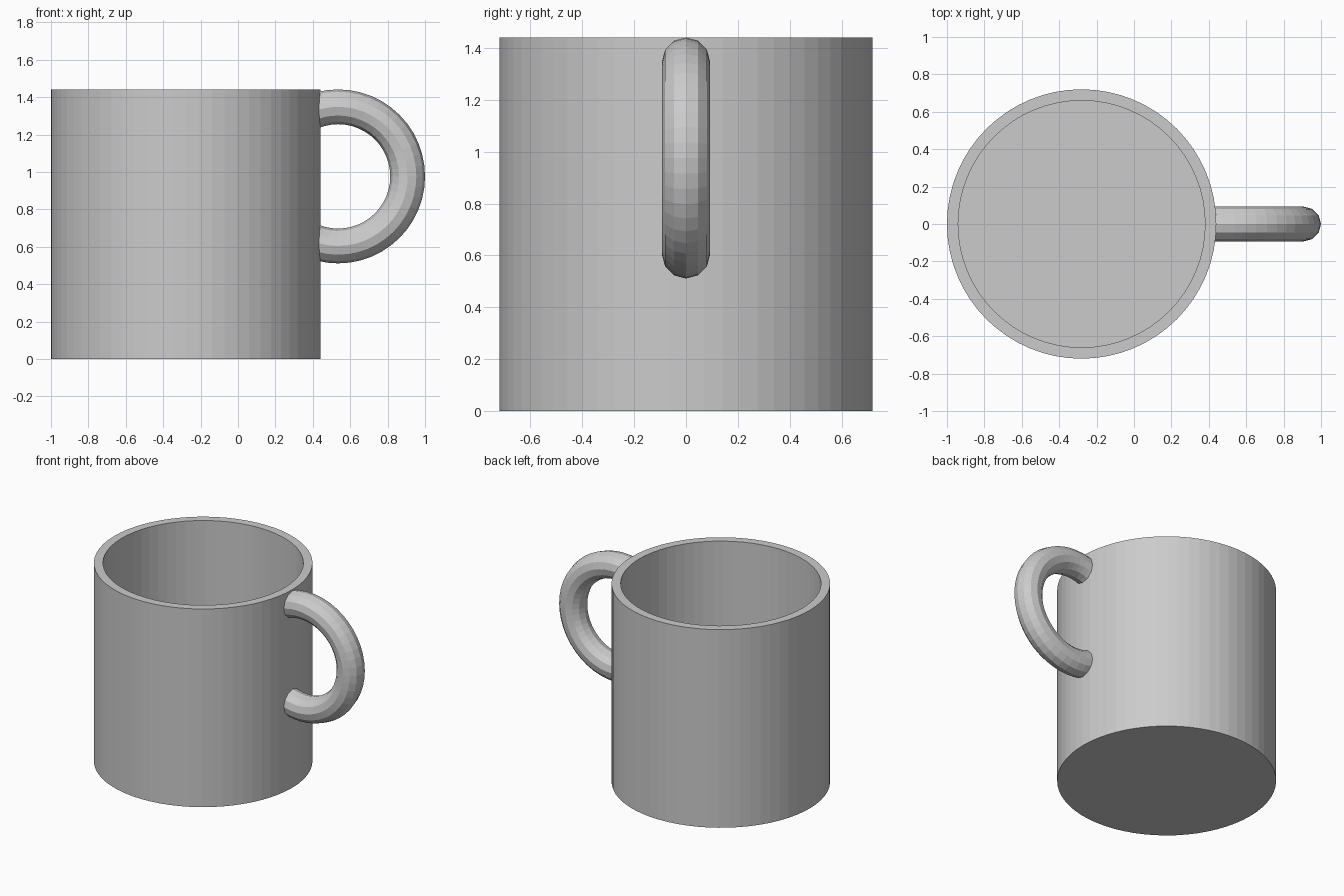
import bpy, bmesh, math
from mathutils import Vector, Matrix

if "Cube" in bpy.data.objects:
    bpy.data.objects.remove(bpy.data.objects["Cube"])

CUP_X, OUTER_R, INNER_R, HEIGHT, FLOOR = -0.28, 0.72, 0.66, 1.44, 0.06
SEGMENTS = 64

ceramic = bpy.data.materials.new("grey ceramic")
ceramic.diffuse_color = (0.6, 0.6, 0.6, 1)
ceramic.use_nodes = True
ceramic.node_tree.nodes["Principled BSDF"].inputs["Base Color"].default_value = ceramic.diffuse_color


def add_object(name, bm):
    bmesh.ops.recalc_face_normals(bm, faces=bm.faces)
    mesh = bpy.data.meshes.new(name)
    bm.to_mesh(mesh)
    bm.free()
    mesh.materials.append(ceramic)
    bpy.context.collection.objects.link(bpy.data.objects.new(name, mesh))


def ring(bm, count, point):
    return [bm.verts.new(point(2 * math.pi * i / count)) for i in range(count)]


def bridge(bm, a, b):
    for i in range(len(a)):
        j = (i + 1) % len(a)
        bm.faces.new((a[i], a[j], b[j], b[i]))


# Cup: outer wall, flat rim, inner wall, with flat base and inside floor
bm = bmesh.new()
profile = [(OUTER_R, 0), (OUTER_R, HEIGHT), (INNER_R, HEIGHT), (INNER_R, FLOOR)]
rings = [ring(bm, SEGMENTS, lambda a: (CUP_X + r * math.cos(a), r * math.sin(a), z))
         for r, z in profile]
for a, b in zip(rings, rings[1:]):
    bridge(bm, a, b)
bm.faces.new(rings[0])
bm.faces.new(rings[-1])
add_object("cup", bm)

# Handle: upright torus, cut off and capped inside the cup wall
bm = bmesh.new()
MAJOR, MINOR, STEPS = 0.372, 0.093, 48
centre = Vector((0.535, 0, 0.976))
rings = []
for k in range(STEPS):
    turn = Matrix.Rotation(2 * math.pi * k / STEPS, 3, 'Y')
    rings.append(ring(bm, 12, lambda a: centre + turn @ Vector(
        (MAJOR + MINOR * math.cos(a), MINOR * math.sin(a), 0))))
for k in range(STEPS):
    bridge(bm, rings[k], rings[(k + 1) % STEPS])
bmesh.ops.bisect_plane(bm, geom=bm.verts[:] + bm.edges[:] + bm.faces[:],
                       plane_co=(0.41, 0, 0), plane_no=(1, 0, 0), clear_inner=True)
bmesh.ops.holes_fill(bm, edges=[e for e in bm.edges if e.is_boundary], sides=0)
add_object("handle", bm)
